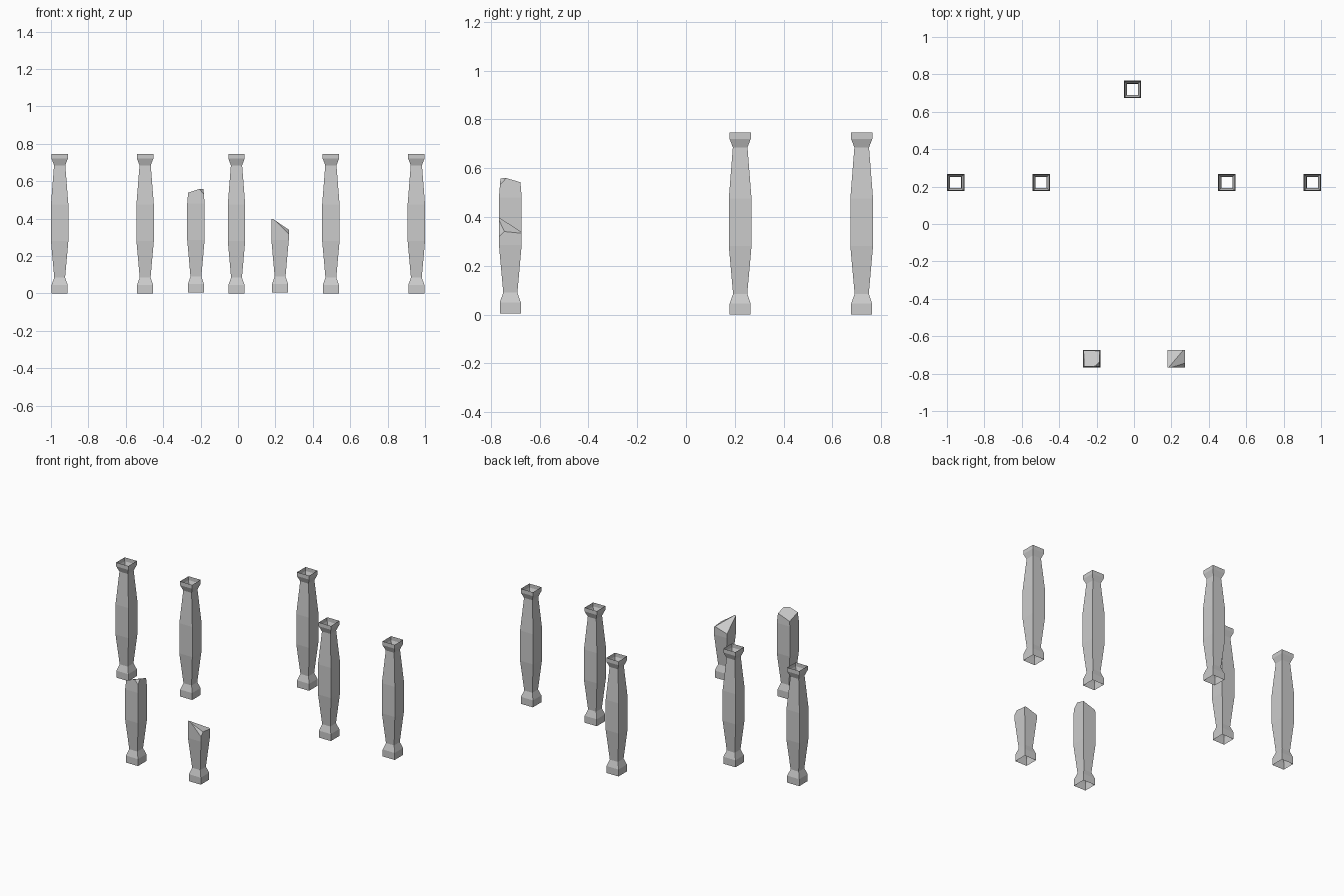
import bpy
import bmesh
from mathutils import Vector

cube = bpy.data.objects.get("Cube")
if cube:
    bpy.data.objects.remove(cube, do_unlink=True)

stone = bpy.data.materials.new("light_grey_stone")
stone.use_nodes = True
GREY = (0.6, 0.6, 0.6, 1)
stone.diffuse_color = GREY
stone.node_tree.nodes["Principled BSDF"].inputs["Base Color"].default_value = GREY

# Half width and height of each square ring, from foot to rim
PROFILE = [(0.043, 0), (0.043, 0.045), (0.029, 0.085), (0.0465, 0.28),
           (0.0465, 0.475), (0.03, 0.685), (0.0435, 0.72), (0.0435, 0.745)]
CORNERS = [(-1, -1), (1, -1), (1, 1), (-1, 1)]


def pillar(name, x, y, z=0, breaks=()):
    """Open square tube; each break is a point and normal that trims and caps it."""
    bm = bmesh.new()
    rings = [[bm.verts.new((sx * r, sy * r, h)) for sx, sy in CORNERS]
             for r, h in PROFILE]
    for low, high in zip(rings, rings[1:]):
        for i in range(4):
            j = (i + 1) % 4
            bm.faces.new((low[i], low[j], high[j], high[i]))
    for point, normal in breaks:
        cut = bmesh.ops.bisect_plane(
            bm, geom=bm.verts[:] + bm.edges[:] + bm.faces[:],
            plane_co=point, plane_no=Vector(normal), clear_outer=True)
        edges = [e for e in cut["geom_cut"] if isinstance(e, bmesh.types.BMEdge)]
        filled = bmesh.ops.edgeloop_fill(bm, edges=edges)
        for face in filled["faces"]:
            face.normal_update()
            if face.normal.dot(Vector(normal)) < 0:
                face.normal_flip()
    mesh = bpy.data.meshes.new(name)
    bm.to_mesh(mesh)
    bm.free()
    mesh.materials.append(stone)
    obj = bpy.data.objects.new(name, mesh)
    obj.location = (x, y, z)
    bpy.context.collection.objects.link(obj)


# Whole pillars
pillar("back_pillar", -0.008, 0.72)
for side, sign in (("left", 1), ("right", -1)):
    pillar(side + "_outer_pillar", sign * 0.9535, 0.222)
    pillar(side + "_inner_pillar", sign * 0.4965, 0.222)

# Broken pillars: main slanted break, then a chipped corner
pillar("right_broken_pillar", -0.225, -0.72, 0.005,
       [((0, 0, 0.535), (-0.35, 0.3, 1)),
        ((0.038, -0.038, 0.535), (1, -1, 1))])
pillar("left_broken_pillar", 0.225, -0.72, 0.005,
       [((0, 0, 0.363), (0.65, 0.1, 1)),
        ((0, 0, 0.363), (-0.3, 0.9, 1)),
        ((0.044, -0.044, 0.318), (1, -1, 1))])
